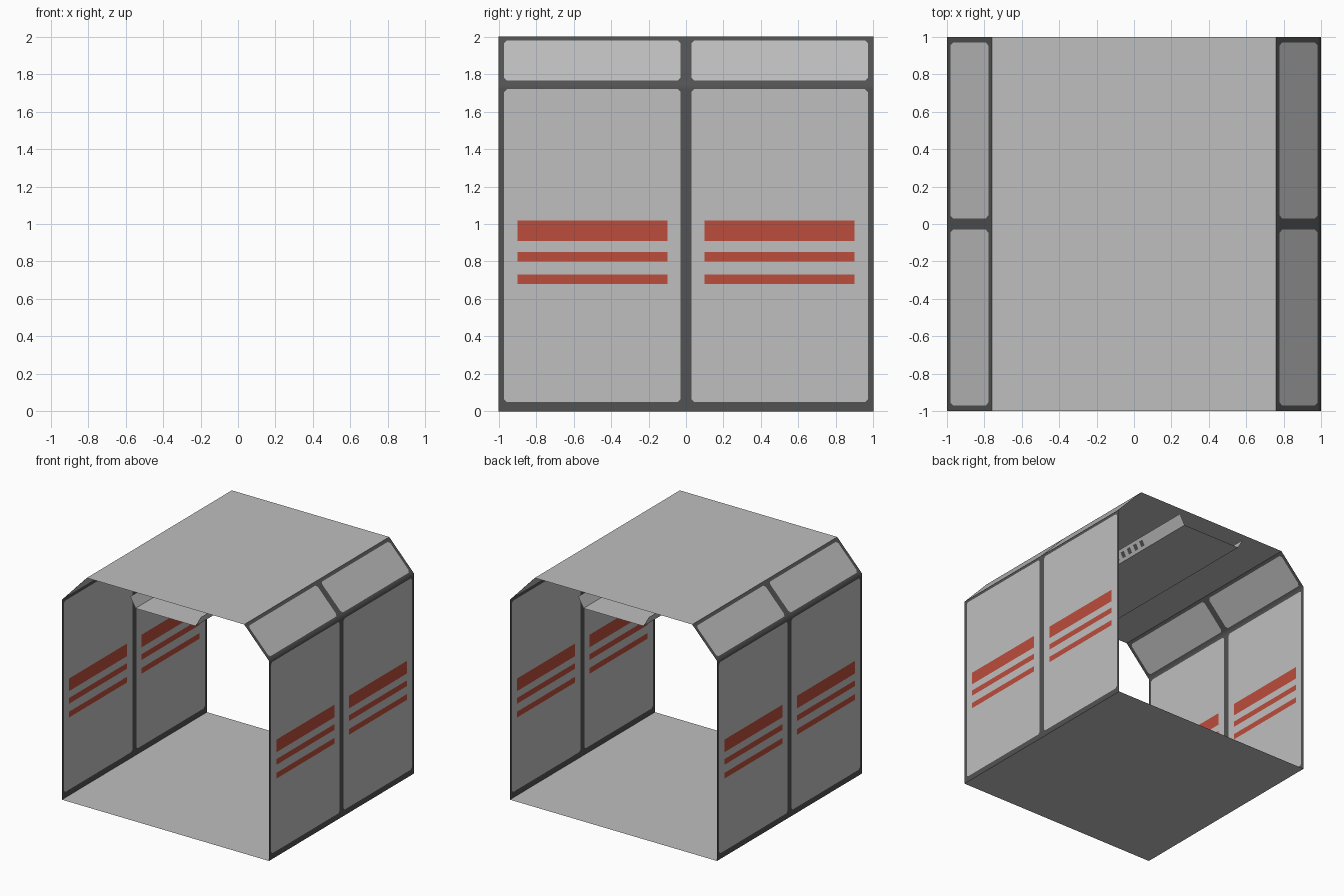
import bpy, bmesh

if "Cube" in bpy.data.objects:
    bpy.data.objects.remove(bpy.data.objects["Cube"])

def material(name, rgb):
    m = bpy.data.materials.new(name)
    m.diffuse_color = (*rgb, 1)
    m.use_nodes = True
    m.node_tree.nodes["Principled BSDF"].inputs["Base Color"].default_value = m.diffuse_color
    return m

PANEL = material("light grey panel", (0.52, 0.52, 0.52))
FRAME = material("dark grey frame", (0.085, 0.085, 0.085))
RED = material("red stripe", (0.50, 0.075, 0.045))
MATS = [PANEL, FRAME, RED]
R = 0.015  # cut corner size of the panels

def sheet(name, ys, vs, place, rule):
    """Flat sheet cut on the lines ys / vs; each cell is coloured by rule(y, v)."""
    bm = bmesh.new()
    grid = [[bm.verts.new(place(y, v)) for v in vs] for y in ys]
    for i in range(len(ys) - 1):
        for j in range(len(vs) - 1):
            c = [(i, j), (i + 1, j), (i + 1, j + 1), (i, j + 1)]

            def col(idx):
                return rule(sum(ys[a] for a, b in idx) / len(idx),
                            sum(vs[b] for a, b in idx) / len(idx))
            parts = [c]
            # split a cell diagonally where a panel corner is cut off
            for pair in ([[c[0], c[1], c[2]], [c[0], c[2], c[3]]],
                         [[c[0], c[1], c[3]], [c[1], c[2], c[3]]]):
                if col(pair[0]) != col(pair[1]):
                    parts = pair
            for p in parts:
                f = bm.faces.new([grid[a][b] for a, b in p])
                f.material_index = col(p)
    me = bpy.data.meshes.new(name)
    bm.to_mesh(me)
    bm.free()
    for m in MATS:
        me.materials.append(m)
    ob = bpy.data.objects.new(name, me)
    bpy.context.collection.objects.link(ob)
    return ob

def in_panel(y, v, lo, hi):
    """Two panels side by side along y, with cut corners."""
    dy = min(abs(y) - 0.03, 0.97 - abs(y))
    dv = min(v - lo, hi - v)
    return dy > 0 and dv > 0 and dy + dv > R * 1.01

def strip(name, profile, mat):
    """Profile of (x, z) points swept along the full length."""
    vs = list(range(len(profile)))
    return sheet(name, [-1, 1], vs,
                 lambda y, v: (profile[v][0], y, profile[v][1]),
                 lambda y, v: mat)

half = [0.03, 0.03 + R, 0.10, 0.90, 0.97 - R, 0.97, 1.0]
YS = [-y for y in reversed(half)] + half
STRIPES = [(0.68, 0.73), (0.80, 0.85), (0.91, 1.02)]
EAVE = 1.745

def wall_rule(y, z):
    if 0.10 < abs(y) < 0.90 and any(a < z < b for a, b in STRIPES):
        return 2
    if in_panel(y, z, 0.05, 1.72) or in_panel(y, z, 1.765, 1.98):
        return 0
    return 1

wall_zs = ([0, 0.05, 0.05 + R] + [z for s in STRIPES for z in s]
           + [1.72 - R, 1.72, EAVE, 1.765, 1.765 + R, 1.98 - R, 1.98, 2.0])

def wall_x(z):
    """Upright up to the eave, then slanting in to the roof edge."""
    return 1 - 0.24 * max(0, z - EAVE) / (2 - EAVE)

for s, side in ((-1, "left"), (1, "right")):
    # upright wall with slanted upper panel, soft bend at the eave
    wall = sheet(side + "_wall", YS, wall_zs,
                 lambda y, z: (s * wall_x(z), y, z), wall_rule)
    wall.data.polygons.foreach_set("use_smooth", [True] * len(wall.data.polygons))
    # row of vent slots on the side of the ceiling duct
    bm = bmesh.new()
    for k in range(-6, 7):
        y = k * 0.08
        bm.faces.new([bm.verts.new((s * (0.29 + 0.05 * t + 0.003), y + d,
                                    1.86 + 0.09 * t - 0.0015))
                      for t, d in ((0.25, -0.02), (0.25, 0.02), (0.75, 0.02), (0.75, -0.02))])
    me = bpy.data.meshes.new(side + "_vents")
    bm.to_mesh(me)
    bm.free()
    me.materials.append(FRAME)
    bpy.context.collection.objects.link(bpy.data.objects.new(side + "_vents", me))

# floor, roof, and the open ended duct hung just below the roof
strip("floor", [(-1, 0), (1, 0)], 0)
strip("roof", [(-0.76, 2), (0.76, 2)], 0)
strip("ceiling_duct", [(-0.34, 1.95), (-0.29, 1.86), (0.29, 1.86), (0.34, 1.95)], 0)
